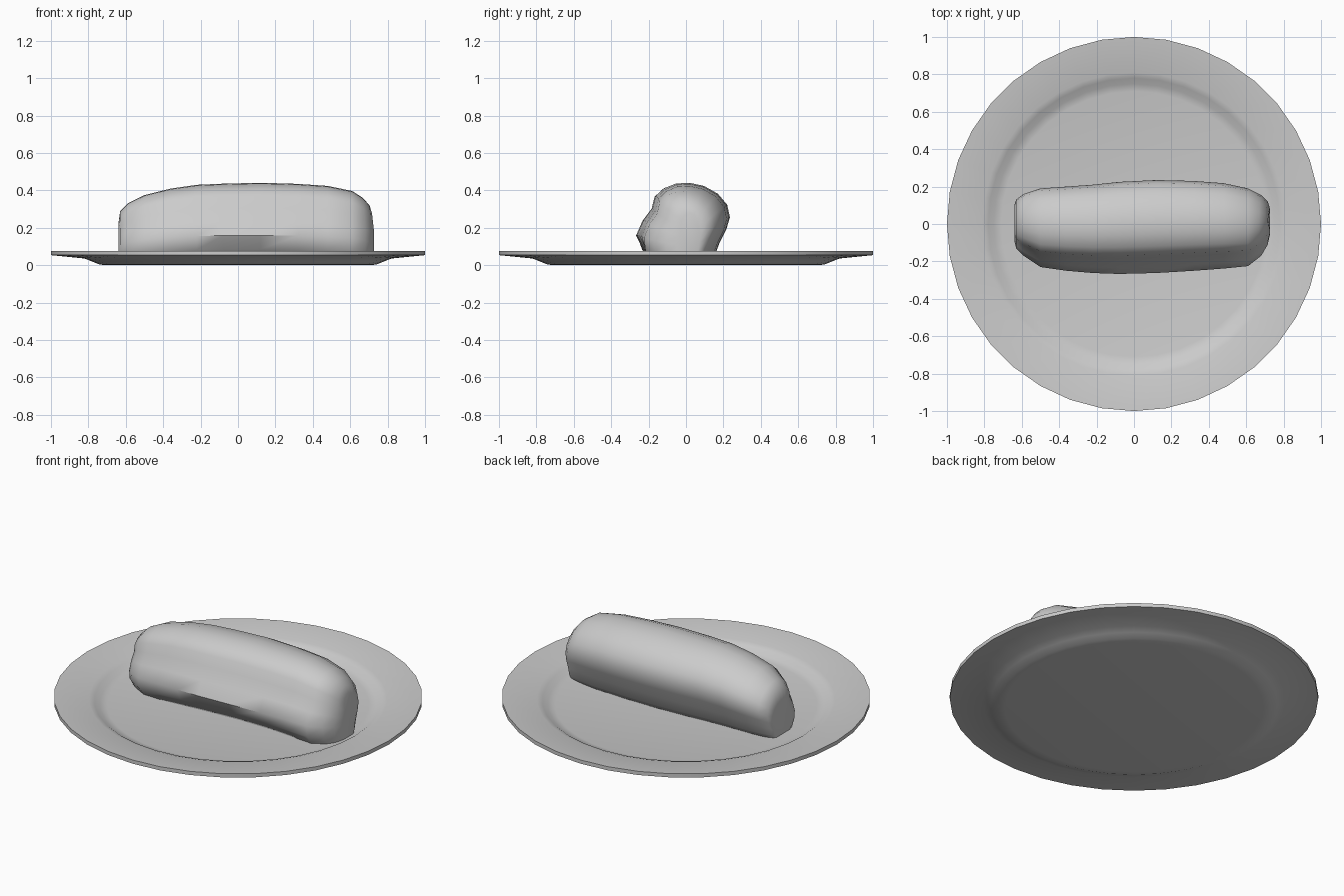
import bpy, bmesh, math

cube = bpy.data.objects.get("Cube")
if cube:
    bpy.data.objects.remove(cube, do_unlink=True)


def make_material(name, rgb):
    mat = bpy.data.materials.new(name)
    mat.use_nodes = True
    mat.diffuse_color = (*rgb, 1)
    mat.node_tree.nodes["Principled BSDF"].inputs["Base Color"].default_value = (*rgb, 1)
    return mat


grey = make_material("plain grey", (0.6, 0.6, 0.6))


def loft(name, rings, angle, closed=False):
    """Skin equal-sized rings of points into one smooth mesh."""
    bm = bmesh.new()
    loops = [[bm.verts.new(p) for p in ring] for ring in rings]
    pairs = list(zip(loops, loops[1:]))
    for a, b in pairs:
        for i in range(len(a)):
            j = (i + 1) % len(a)
            bm.faces.new((a[i], a[j], b[j], b[i]))
    bm.faces.new(loops[0])
    bm.faces.new(loops[-1])
    bmesh.ops.recalc_face_normals(bm, faces=bm.faces)
    mesh = bpy.data.meshes.new(name)
    bm.to_mesh(mesh)
    bm.free()
    obj = bpy.data.objects.new(name, mesh)
    bpy.context.collection.objects.link(obj)
    mesh.materials.append(grey)
    bpy.ops.object.select_all(action="DESELECT")
    obj.select_set(True)
    bpy.context.view_layer.objects.active = obj
    bpy.ops.object.shade_smooth_by_angle(angle=math.radians(angle))
    return obj


# Plate: radius and height, from under the base, round the rim, to the floor
SIDES = 36
plate_profile = [(0.70, 0), (0.74, 0.004), (0.78, 0.02), (0.82, 0.036), (1, 0.054),
                 (1, 0.076), (0.81, 0.06), (0.78, 0.05), (0.75, 0.03), (0.71, 0.022)]
loft("plate", [[(r * math.cos(math.tau * i / SIDES), r * math.sin(math.tau * i / SIDES), z)
                for i in range(SIDES)] for r, z in plate_profile], 40)

# Filled roll: unit cross-section with a leaning front and a rounded back
section = [(0.12, 0), (0.02, 0.15), (0, 0.33), (0.07, 0.52), (0.17, 0.68), (0.2, 0.83),
           (0.29, 0.93), (0.42, 0.99), (0.56, 1), (0.72, 0.96), (0.87, 0.86), (0.97, 0.72),
           (1, 0.56), (0.96, 0.4), (0.89, 0.24), (0.84, 0.08), (0.78, 0)]
# Each station: x, front y, back y, top z
stations = [(-0.64, -0.09, 0.10, 0.22), (-0.63, -0.13, 0.13, 0.29), (-0.59, -0.17, 0.16, 0.33),
            (-0.50, -0.23, 0.19, 0.375), (-0.36, -0.25, 0.20, 0.41), (-0.22, -0.262, 0.21, 0.43),
            (-0.08, -0.267, 0.225, 0.436), (0.12, -0.262, 0.235, 0.441),
            (0.32, -0.25, 0.23, 0.435), (0.48, -0.238, 0.218, 0.424),
            (0.61, -0.225, 0.19, 0.397), (0.68, -0.17, 0.155, 0.36),
            (0.715, -0.11, 0.12, 0.32), (0.728, -0.05, 0.08, 0.28)]
BASE = 0.022
rings = []
for x, front, back, top in stations:
    # the low front edge curls under along the middle of the roll
    tuck = 0.08 * max(0, 1 - (x - 0.08) ** 2 / 0.25)
    rings.append([(x - 0.03 * max(0, v - 0.6) * (x > 0.65),
                   front + u * (back - front) + tuck * max(0, 1 - u * 3) * max(0, 1 - v * 3.5),
                   BASE + v * (top - BASE)) for u, v in section])
loft("filled_roll", rings, 50)
